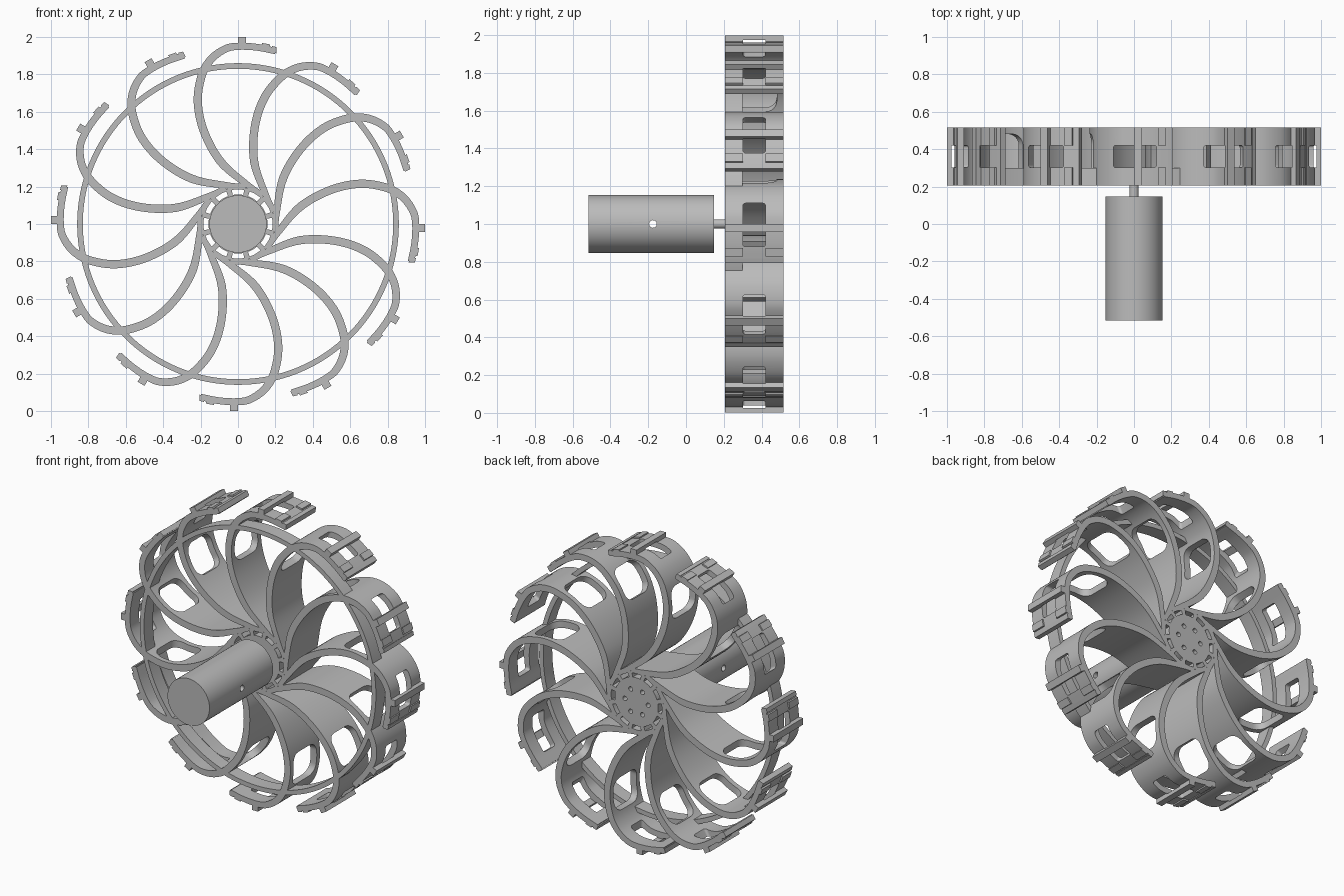
import bpy, bmesh, math
from mathutils import Vector

cube = bpy.data.objects.get("Cube")
if cube:
    bpy.data.objects.remove(cube, do_unlink=True)

grey = bpy.data.materials.new("light grey")
grey.use_nodes = True
COLOUR = (0.5, 0.5, 0.5, 1)
grey.diffuse_color = COLOUR
grey.node_tree.nodes["Principled BSDF"].inputs["Base Color"].default_value = COLOUR

FRONT, BACK = 0.207, 0.515        # wheel depth
MID = (FRONT + BACK) / 2
SPOKES = 12
AXLE = Vector((0, 0, 1))


def add(name, bm):
    bmesh.ops.recalc_face_normals(bm, faces=bm.faces)
    mesh = bpy.data.meshes.new(name)
    bm.to_mesh(mesh)
    bm.free()
    mesh.materials.append(grey)
    obj = bpy.data.objects.new(name, mesh)
    obj.location = AXLE
    bpy.context.collection.objects.link(obj)
    return obj


def prism(bm, outline, start, end, axis="y"):
    """Extrude a flat outline along one axis."""
    def place(a, b, d):
        return {"x": (d, a, b), "y": (a, d, b), "z": (a, b, d)}[axis]
    face = bm.faces.new([bm.verts.new(place(a, b, start)) for a, b in outline])
    out = bmesh.ops.extrude_face_region(bm, geom=[face])
    verts = [v for v in out["geom"] if isinstance(v, bmesh.types.BMVert)]
    shift = Vector(place(0, 0, end - start))
    bmesh.ops.translate(bm, verts=verts, vec=shift)


def circle(radius, n=64, ca=0, cb=0):
    return [(ca + radius * math.cos(2 * math.pi * i / n),
             cb + radius * math.sin(2 * math.pi * i / n)) for i in range(n)]


def rounded(a0, a1, b0, b1, r, n=6):
    pts = []
    corners = [(a1 - r, b1 - r), (a0 + r, b1 - r), (a0 + r, b0 + r), (a1 - r, b0 + r)]
    for q, (a, b) in enumerate(corners):
        for i in range(n + 1):
            t = (q + i / n) * math.pi / 2
            pts.append((a + r * math.cos(t), b + r * math.sin(t)))
    return pts


def cut(obj, bm):
    """Subtract a cutter shape and bake the result."""
    cutter = add("cutter", bm)
    cutter.hide_render = True
    mod = obj.modifiers.new("cut", "BOOLEAN")
    mod.operation, mod.solver, mod.object = "DIFFERENCE", "EXACT", cutter
    bpy.context.view_layer.update()
    graph = bpy.context.evaluated_depsgraph_get()
    mesh = bpy.data.meshes.new_from_object(obj.evaluated_get(graph))
    obj.modifiers.clear()
    obj.data = mesh
    bpy.data.objects.remove(cutter, do_unlink=True)


def smooth(obj):
    bpy.ops.object.select_all(action="DESELECT")
    obj.select_set(True)
    bpy.context.view_layer.objects.active = obj
    bpy.ops.object.shade_smooth_by_angle(angle=math.radians(30))


def spline(points, steps=7):
    p = [Vector(q) for q in points]
    p = [2 * p[0] - p[1]] + p + [2 * p[-1] - p[-2]]
    out = []
    for i in range(1, len(p) - 2):
        a, b, c, d = p[i - 1:i + 3]
        for s in range(steps):
            t = s / steps
            out.append((2 * b + (c - a) * t + (2 * a - 5 * b + 4 * c - d) * t * t
                        + (3 * b - a - 3 * c + d) * t ** 3) / 2)
    return out + [p[-2]]


def repeat(obj):
    """Rotate linked copies around the axle."""
    for k in range(1, SPOKES):
        copy = obj.copy()
        copy.rotation_euler.y = 2 * math.pi * k / SPOKES
        bpy.context.collection.objects.link(copy)


# Curved spoke ending in a flat foot
path = spline([(0.155, -0.135), (0.21, -0.05), (0.33, 0.09), (0.49, 0.18),
               (0.65, 0.215), (0.79, 0.195), (0.88, 0.145), (0.935, 0.07),
               (0.95, 0), (0.945, -0.1), (0.925, -0.2)])
left, right = [], []
for i, p in enumerate(path):
    t = i / (len(path) - 1)
    tangent = path[min(i + 1, len(path) - 1)] - path[max(i - 1, 0)]
    side = Vector((-tangent.y, tangent.x)).normalized()
    half = 0.012 + 0.05 * t if t < 0.2 else 0.022 - 0.005 * max(0, (t - 0.5) * 2)
    left.append(p + side * half)
    right.append(p - side * half)
bm = bmesh.new()
prism(bm, [tuple(v) for v in left + right[::-1]], FRONT, BACK)
spoke = add("spoke", bm)

# Large window in the spoke, narrow window in the foot
bm = bmesh.new()
prism(bm, rounded(0.58, 0.79, MID - 0.12, MID + 0.12, 0.06), 0.1, 0.4, "z")
cut(spoke, bm)
bm = bmesh.new()
prism(bm, rounded(MID - 0.06, MID + 0.06, -0.12, 0.11, 0.015), 0.8, 1.1, "x")
cut(spoke, bm)
smooth(spoke)
repeat(spoke)

# Tread lugs, open in the middle, with a bridge on the first
first = [(0.945, 0), (0.999, 0), (0.999, -0.043), (0.945, -0.043)]
bridge = [(0.975, 0), (0.999, 0), (0.999, -0.043), (0.975, -0.043)]
second = [(0.935, -0.13), (0.968, -0.128), (0.96, -0.171), (0.93, -0.171)]
lip = [(0.92, -0.18), (0.952, -0.182), (0.945, -0.207), (0.912, -0.205)]
bm = bmesh.new()
for y0, y1 in ((FRONT, MID - 0.06), (MID + 0.06, BACK)):
    prism(bm, first, y0, y1)
    prism(bm, second, y0, y1)
prism(bm, bridge, MID - 0.06, MID + 0.06)
prism(bm, lip, FRONT, BACK)
repeat(add("tread_lugs", bm))

# Support ring on the front third of the wheel
bm = bmesh.new()
prism(bm, circle(0.86, 128), FRONT, 0.3)
ring = add("support_ring", bm)
bm = bmesh.new()
prism(bm, circle(0.83, 128), FRONT - 0.1, BACK)
cut(ring, bm)
smooth(ring)

# Hub with a circle of slots and bolt holes
bm = bmesh.new()
prism(bm, circle(0.197), FRONT, BACK)
hub = add("hub", bm)
bm = bmesh.new()
for k in range(SPOKES):
    mid = 2 * math.pi * k / SPOKES
    arc = [mid + (j / 4 - 0.5) * 0.36 for j in range(5)]
    slot = [(0.185 * math.cos(t), 0.185 * math.sin(t)) for t in arc]
    slot += [(0.158 * math.cos(t), 0.158 * math.sin(t)) for t in reversed(arc)]
    prism(bm, slot, FRONT - 0.1, BACK + 0.1)
for k in range(6):
    t = math.pi * k / 3
    prism(bm, circle(0.015, 16, 0.085 * math.cos(t), 0.085 * math.sin(t)),
          FRONT + 0.05, BACK + 0.1)
cut(hub, bm)
smooth(hub)

# Motor body with a cross hole, and its shaft
bm = bmesh.new()
prism(bm, circle(0.153), -0.515, 0.147)
motor = add("motor_body", bm)
bm = bmesh.new()
prism(bm, circle(0.02, 24, -0.175, 0), -0.3, 0.3, "x")
cut(motor, bm)
smooth(motor)
bm = bmesh.new()
prism(bm, circle(0.025, 32), 0.14, FRONT + 0.02)
smooth(add("motor_shaft", bm))
